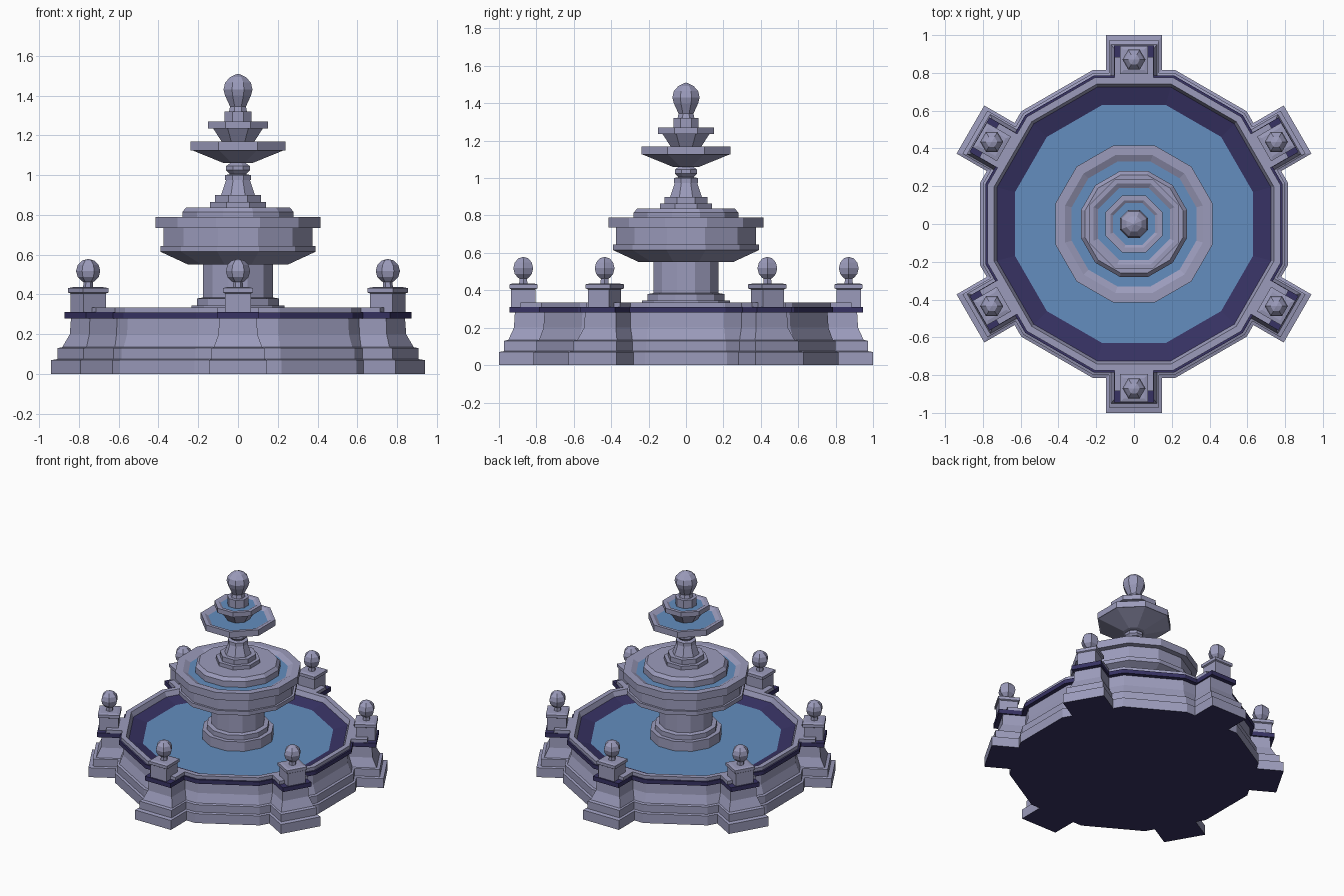
import bpy, bmesh, math
from mathutils import Matrix

if "Cube" in bpy.data.objects:
    bpy.data.objects.remove(bpy.data.objects["Cube"])


def material(name, rgb):
    m = bpy.data.materials.new(name)
    m.diffuse_color = (*rgb, 1)
    m.use_nodes = True
    m.node_tree.nodes["Principled BSDF"].inputs["Base Color"].default_value = m.diffuse_color
    return m


MATS = [material("stone", (0.33, 0.33, 0.50)),
        material("water", (0.125, 0.27, 0.52)),
        material("dark_trim", (0.038, 0.032, 0.125))]
STONE, WATER, DARK = 0, 1, 2


def finish(name, bm, matrix=Matrix()):
    bmesh.ops.recalc_face_normals(bm, faces=bm.faces)
    bm.transform(matrix)
    me = bpy.data.meshes.new(name)
    bm.to_mesh(me)
    bm.free()
    for m in MATS:
        me.materials.append(m)
    ob = bpy.data.objects.new(name, me)
    bpy.context.collection.objects.link(ob)
    return ob


def loft(name, rings, dark_range=None, bottom=STONE, top=STONE, matrix=Matrix()):
    """Joins point rings with quads and closes both ends."""
    bm = bmesh.new()
    loops = [[bm.verts.new(p) for p in r] for r in rings]
    n = len(loops[0])
    for a, b in zip(loops, loops[1:]):
        for i in range(n):
            j = (i + 1) % n
            f = bm.faces.new((a[i], a[j], b[j], b[i]))
            z = f.calc_center_median().z
            if dark_range and dark_range[0] <= z <= dark_range[1]:
                f.material_index = DARK
    bm.faces.new(loops[0][::-1]).material_index = bottom
    bm.faces.new(loops[-1]).material_index = top
    return finish(name, bm, matrix)


def lathe(name, n, profile, **kw):
    """Polygonal turning; profile holds (distance to flat side, z)."""
    k = 1 / math.cos(math.pi / n)
    rings = [[(a * k * math.cos((i + 0.5) * math.tau / n),
               a * k * math.sin((i + 0.5) * math.tau / n), z) for i in range(n)]
             for a, z in profile]
    return loft(name, rings, **kw)


def block(name, sections, matrix, **kw):
    """Stacked rectangles; sections hold (inner x, outer x, half width, z)."""
    rings = [[(a, -w, z), (b, -w, z), (b, w, z), (a, w, z)] for a, b, w, z in sections]
    return loft(name, rings, matrix=matrix, **kw)


# Main basin with dark band under the rim and water inside
lathe("basin", 12, [(.815, 0), (.815, .07), (.80, .075), (.80, .13), (.785, .135),
                    (.762, .20), (.757, .28), (.787, .28), (.787, .31), (.775, .31),
                    (.775, .335), (.74, .335), (.725, .30), (.63, .275)],
      dark_range=(.279, .311), bottom=DARK, top=WATER)

# Column and its stepped foot
lathe("column", 12, [(.235, .26), (.235, .345), (.205, .345), (.205, .38),
                     (.175, .385), (.175, .56)])

# Large bowl
lathe("large_bowl", 12, [(.25, .55), (.39, .615), (.39, .645), (.375, .645),
                         (.375, .735), (.415, .735), (.415, .79), (.365, .79),
                         (.33, .772)], top=WATER)
lathe("bowl_plinth", 12, [(.28, .76), (.28, .815), (.26, .838)])

# Upper pedestal
lathe("upper_pedestal", 8, [(.14, .83), (.14, .865), (.115, .865), (.115, .90),
                            (.085, .90), (.06, .975), (.065, .975), (.065, 1.0),
                            (.04, 1.005), (.06, 1.025), (.06, 1.045), (.04, 1.06),
                            (.07, 1.07)])

# Middle bowl
lathe("middle_bowl", 8, [(.07, 1.06), (.23, 1.125), (.238, 1.125), (.238, 1.17),
                         (.215, 1.17), (.19, 1.155)], top=WATER)

# Small bowl
lathe("small_bowl", 8, [(.07, 1.15), (.125, 1.235), (.15, 1.235), (.15, 1.27),
                        (.125, 1.27), (.11, 1.26)], top=WATER)

# Finial
lathe("finial", 8, [(.068, 1.25), (.068, 1.32), (.045, 1.32), (.04, 1.345),
                    (.065, 1.40), (.073, 1.43), (.065, 1.465), (.04, 1.493),
                    (.003, 1.51)])

# Six piers with pedestals and balls
for i in range(6):
    rot = Matrix.Rotation(math.radians(30 + 60 * i), 4, 'Z')
    r = .755
    block(f"pier_{i+1}", [(r, 1.0, .147, 0), (r, 1.0, .147, .07), (r, .972, .132, .075),
                          (r, .972, .132, .13), (r, .95, .122, .135), (r, .92, .098, .20),
                          (r, .915, .095, .28), (r, .945, .106, .28), (r, .945, .106, .312)],
          rot, dark_range=(.279, .313), bottom=DARK, top=DARK)
    block(f"pier_rim_{i+1}", [(r, .885, .104, .30), (r, .885, .104, .335)], rot)
    block(f"pier_pedestal_{i+1}", [(.805, .935, .065, .30), (.805, .935, .065, .405),
                                   (.795, .943, .075, .41), (.795, .943, .075, .432),
                                   (.815, .925, .055, .437)], rot)
    bm = bmesh.new()
    bmesh.ops.create_cone(bm, cap_ends=True, segments=6, radius1=.026, radius2=.022,
                          depth=.06, matrix=Matrix.Translation((.87, 0, .455)))
    bmesh.ops.create_uvsphere(bm, u_segments=6, v_segments=6, radius=.061,
                              matrix=Matrix.Translation((.87, 0, .518)))
    finish(f"pier_ball_{i+1}", bm, rot)
